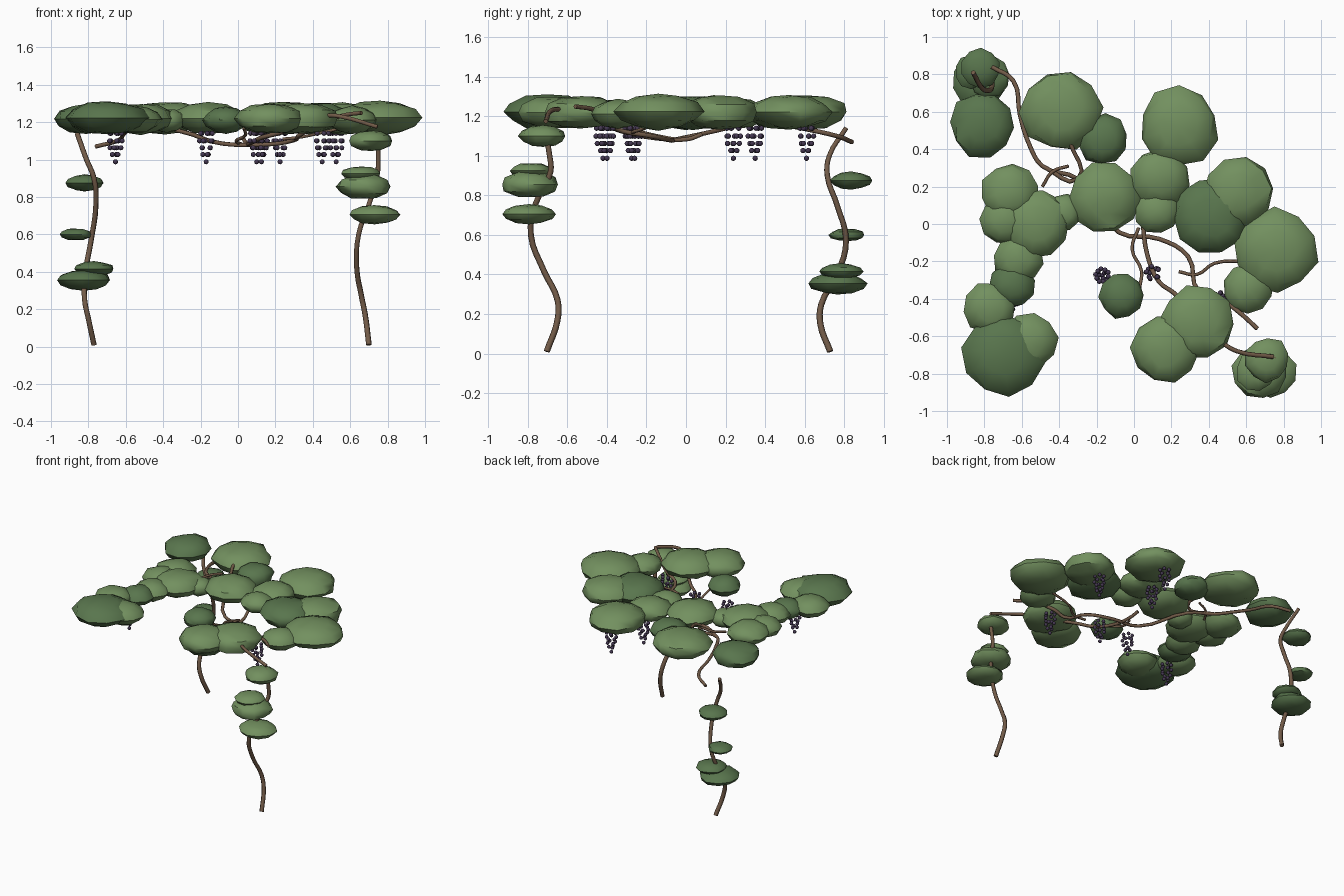
import bpy, bmesh, math, random
from mathutils import Vector, Matrix
random.seed(4)


def material(name, col):
    m = bpy.data.materials.new(name)
    m.diffuse_color = (*col, 1)
    return m


LIGHT = material("leaf_light", (0.17, 0.28, 0.115))
DARK = material("leaf_dark", (0.10, 0.18, 0.075))
BARK = material("bark", (0.17, 0.105, 0.065))
GRAPE = material("grape", (0.06, 0.04, 0.085))


def add(name, bm, mat):
    me = bpy.data.meshes.new(name)
    bm.to_mesh(me)
    bm.free()
    me.materials.append(mat)
    ob = bpy.data.objects.new(name, me)
    bpy.context.collection.objects.link(ob)
    return ob


# flattened, slightly irregular leaf clump
def clump(name, x, y, z, r, h, mat=LIGHT):
    bm = bmesh.new()
    bmesh.ops.create_uvsphere(bm, u_segments=10, v_segments=6, radius=1)
    turn = random.random() * math.tau
    bmesh.ops.rotate(bm, verts=bm.verts, matrix=Matrix.Rotation(turn, 3, 'Z'))
    for v in bm.verts:
        k = random.uniform(0.94, 1.07)
        v.co = (x + v.co.x * r * k, y + v.co.y * r * k,
                z + v.co.z * h * random.uniform(0.9, 1.06))
    ob = add(name, bm, mat)
    ob.select_set(True)
    bpy.context.view_layer.objects.active = ob


# round vine along a path
def vine(name, pts, r, tip=1.0):
    cu = bpy.data.curves.new(name, 'CURVE')
    cu.dimensions = '3D'
    cu.bevel_depth = r
    cu.bevel_resolution = 1
    cu.resolution_u = 4
    cu.use_fill_caps = True
    sp = cu.splines.new('BEZIER')
    sp.bezier_points.add(len(pts) - 1)
    for i, (b, p) in enumerate(zip(sp.bezier_points, pts)):
        b.co = p
        b.handle_left_type = b.handle_right_type = 'AUTO'
        b.radius = 1 + (tip - 1) * i / (len(pts) - 1)
    cu.materials.append(BARK)
    bpy.context.collection.objects.link(bpy.data.objects.new(name, cu))


# hanging tapered bunch of small balls
def bunch(name, x, y):
    bm = bmesh.new()
    rows = [(1.14, 0.033, 5), (1.10, 0.036, 5), (1.063, 0.03, 4), (1.027, 0.018, 3), (0.988, 0, 1)]
    for z, rad, n in rows:
        a0 = random.random() * math.tau
        for i in range(n):
            a = a0 + math.tau * i / n
            p = Vector((x + rad * math.cos(a), y + rad * math.sin(a), z))
            bmesh.ops.create_uvsphere(bm, u_segments=8, v_segments=6, radius=0.0135,
                                      matrix=Matrix.Translation(p))
    add(name, bm, GRAPE).select_set(True)


# overhead canopy: x, y, radius, dark?
canopy = [
    (-.81, .53, .175, 1), (-.39, .61, .215, 0), (-.165, .45, .135, 1), (.24, .52, .21, 0),
    (.14, .25, .16, 0), (.125, .07, .12, 0), (-.16, .14, .19, 0), (.56, .17, .195, 0),
    (.41, .035, .205, 1), (.76, -.14, .222, 0), (.61, -.345, .135, 0), (-.065, -.385, .12, 1),
    (.34, -.53, .2, 0), (.17, -.67, .185, 0), (-.665, .17, .15, 0), (-.69, .02, .13, 0),
    (-.52, 0, .185, 0), (-.38, .06, .1, 0), (-.62, -.19, .13, 0), (-.65, -.32, .12, 1),
    (-.77, -.45, .14, 0), (-.7, -.7, .215, 1), (-.56, -.63, .15, 0)]
for i, (x, y, r, d) in enumerate(canopy):
    h = 0.045 + 0.21 * r
    clump(f"canopy_leaf_{i}", x, y, 1.195 + 0.13 * r, r, h, DARK if d else LIGHT)

# leaf clumps on the two stems
stem_leaves = [
    (-.82, .835, .875, .105, .045), (-.87, .815, .6, .09, .033),
    (-.825, .765, .355, .145, .055), (-.77, .785, .415, .11, .04),
    (.71, -.725, 1.10, .12, .055), (.655, -.785, .925, .108, .04),
    (.675, -.79, .855, .148, .07), (.73, -.795, .705, .138, .05)]
for i, s in enumerate(stem_leaves):
    clump(f"stem_leaf_{i}", *s, DARK if i < 4 else LIGHT)

# grape bunches
for i, (x, y) in enumerate([(-.655, -.42), (-.17, -.275), (.10, -.26), (.45, -.4),
                            (.225, .61), (.125, .35), (.525, .24)]):
    bunch(f"grape_bunch_{i}", x, y)
bpy.ops.object.shade_smooth_by_angle(angle=math.radians(45))

# upright stems
vine("back_left_stem", [
    (-.77, .73, .01), (-.80, .68, .15), (-.82, .685, .25), (-.815, .765, .4), (-.785, .81, .57),
    (-.76, .765, .75), (-.77, .715, .9), (-.81, .725, 1.0), (-.86, .81, 1.14)], .016, .85)
vine("front_right_stem", [
    (.70, -.705, .01), (.68, -.65, .17), (.66, -.65, .27), (.635, -.72, .42), (.645, -.785, .6),
    (.70, -.76, .76), (.745, -.685, .92), (.75, -.69, 1.0), (.745, -.72, 1.15)], .016, .85)

# overhead vines
vine("main_vine", [
    (-.76, .84, 1.07), (-.645, .765, 1.1), (-.61, .585, 1.14), (-.56, .425, 1.17),
    (-.49, .31, 1.18), (-.3, .24, 1.15), (-.08, -.045, 1.085), (.135, -.08, 1.08),
    (.29, -.175, 1.10), (.345, -.36, 1.14), (.43, -.38, 1.18), (.56, -.47, 1.235),
    (.66, -.56, 1.25)], .012)
vine("cross_vine", [
    (.03, .08, 1.11), (.045, .01, 1.085), (.07, -.16, 1.09), (.135, -.31, 1.12),
    (.215, -.37, 1.14), (.36, -.52, 1.19), (.48, -.64, 1.235), (.55, -.68, 1.23),
    (.745, -.71, 1.175)], .012)
vine("side_vine_a", [(-.49, .31, 1.18), (-.3, .24, 1.20), (-.345, .445, 1.25)], .012)
vine("side_vine_b", [(-.35, .31, 1.22), (-.435, .28, 1.2), (-.49, .2, 1.18)], .009)
vine("side_vine_c", [(.025, -.02, 1.08), (-.01, -.135, 1.1), (.04, -.25, 1.13), (.03, -.34, 1.17)], .009)
vine("side_vine_d", [(.24, -.255, 1.11), (.335, -.27, 1.12), (.43, -.21, 1.14), (.6, -.2, 1.18)], .009)
